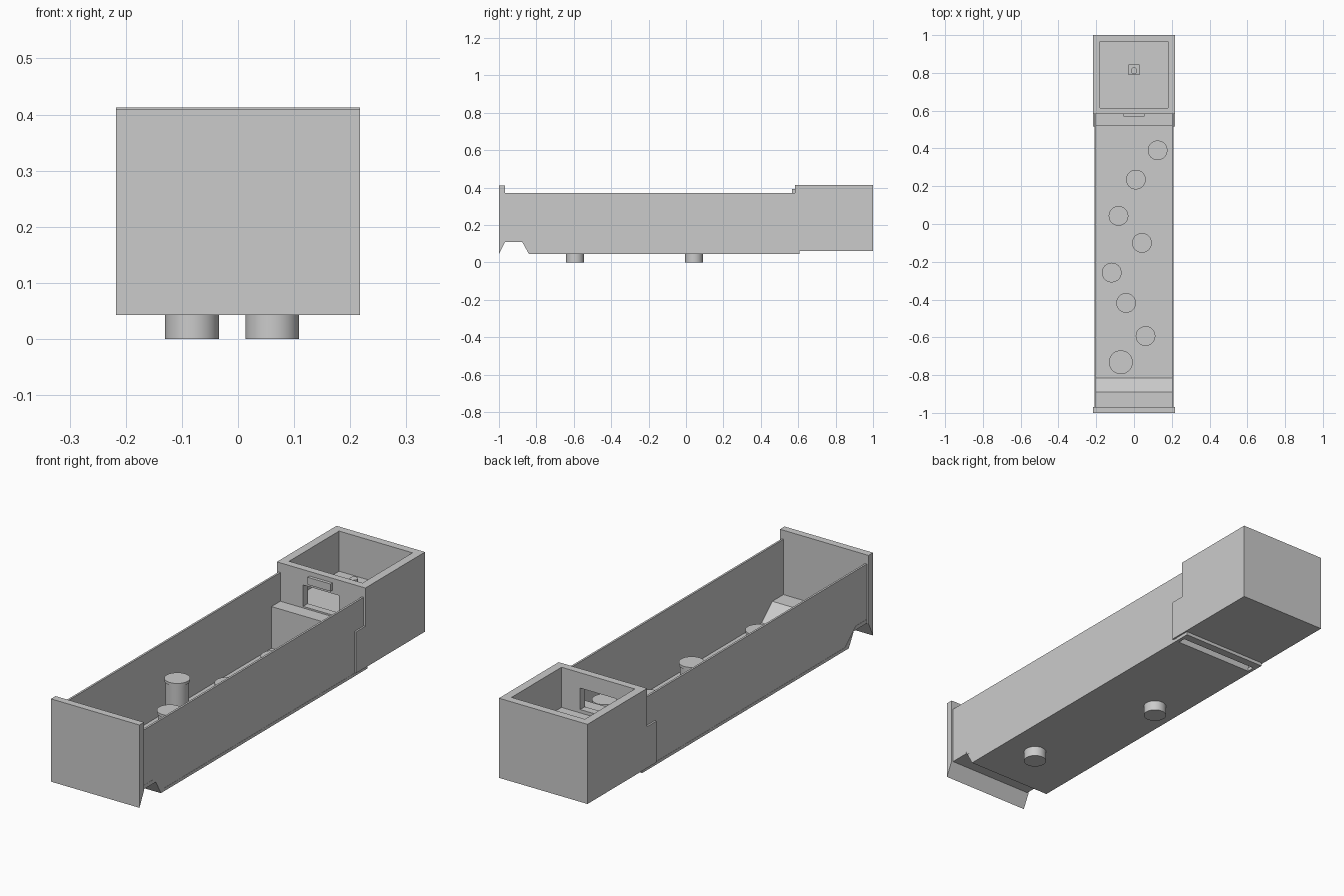
import bpy, math


def box(name, x0, x1, y0, y1, z0, z1):
    """Axis-aligned block between two corners."""
    return prism(name, x0, x1, [(y0, z0), (y1, z0), (y1, z1), (y0, z1)])


def prism(name, x0, x1, profile):
    """Extrude a (y, z) side profile along x."""
    n = len(profile)
    verts = [(x, y, z) for x in (x0, x1) for y, z in profile]
    faces = [tuple(range(n))[::-1], tuple(range(n, 2 * n))]
    faces += [(i, (i + 1) % n, n + (i + 1) % n, n + i) for i in range(n)]
    mesh = bpy.data.meshes.new(name)
    mesh.from_pydata(verts, [], faces)
    obj = bpy.data.objects.new(name, mesh)
    bpy.context.collection.objects.link(obj)
    return obj


def cylinder(name, x, y, r, z0, z1):
    bpy.ops.mesh.primitive_cylinder_add(vertices=40, radius=r, depth=z1 - z0,
                                        location=(x, y, (z0 + z1) / 2))
    obj = bpy.context.object
    obj.name = name
    bpy.ops.object.shade_smooth_by_angle(angle=math.radians(35))
    return obj


W = 0.217

# Front plate with a wedge-shaped bottom lip
prism("front_plate", -W, W,
      [(-1, 0.043), (-0.968, 0.108), (-0.968, 0.41), (-1, 0.41)])

# Tray floor, stepped up at the front to leave a finger recess
prism("tray_floor_front", -0.21, 0.21,
      [(-0.97, 0.108), (-0.875, 0.108), (-0.84, 0.045), (0.535, 0.045),
       (0.535, 0.058), (-0.815, 0.058), (-0.89, 0.125), (-0.97, 0.125)])
box("tray_floor_back", -0.21, 0.21, 0.57, 0.607, 0.045, 0.06)

# Thin side walls following the stepped floor, and the slot ends
for side, s in (("left", -1), ("right", 1)):
    lo, hi = sorted((s * 0.2, s * 0.209))
    prism(side + "_wall", lo, hi,
          [(-0.97, 0.108), (-0.875, 0.108), (-0.84, 0.047), (0.585, 0.047),
           (0.585, 0.37), (-0.97, 0.37)])
    lo, hi = sorted((s * 0.195, s * 0.21))
    box(side + "_slot_end", lo, hi, 0.535, 0.57, 0.045, 0.06)
    # Side cheek joining tray and rear box
    lo, hi = sorted((s * 0.2, s * W))
    box(side + "_cheek", lo, hi, 0.517, 0.585, 0.06, 0.243)
    # Rear box side wall
    lo, hi = sorted((s * 0.18, s * W))
    box(side + "_box_wall", lo, hi, 0.582, 1, 0.06, 0.413)
    # Front of rear box on either side of the opening
    lo, hi = sorted((s * 0.088, s * 0.18))
    box(side + "_opening_jamb", lo, hi, 0.582, 0.615, 0.235, 0.413)

# Hollow ledge in front of the rear box
box("ledge_front", -0.2, 0.2, 0.52, 0.533, 0.05, 0.243)
box("ledge_top", -0.2, 0.2, 0.52, 0.585, 0.232, 0.243)

# Rear box base, back wall and opening surround
box("box_base", -0.18, 0.18, 0.582, 1, 0.06, 0.235)
box("box_back_wall", -0.18, 0.18, 0.965, 1, 0.235, 0.413)
box("opening_lintel", -0.088, 0.088, 0.582, 0.615, 0.345, 0.413)
box("opening_sill", -0.088, 0.088, 0.582, 0.615, 0.235, 0.25)
box("catch_tab", -0.056, 0.056, 0.568, 0.584, 0.36, 0.393)

# Small post inside the rear box
box("post_base", -0.028, 0.028, 0.79, 0.845, 0.235, 0.25)
cylinder("post", 0, 0.812, 0.017, 0.25, 0.31)

# Capped pegs: x, y, cap radius, bottom, top
pegs = [
    (0.125, 0.39, 0.052, 0.05, 0.20),
    (0.010, 0.235, 0.052, 0.05, 0.19),
    (-0.082, 0.043, 0.052, 0.00, 0.12),
    (0.042, -0.10, 0.052, 0.05, 0.20),
    (-0.118, -0.257, 0.052, 0.05, 0.245),
    (-0.042, -0.418, 0.052, 0.05, 0.185),
    (0.061, -0.593, 0.052, 0.00, 0.15),
    (-0.070, -0.732, 0.063, 0.05, 0.14),
]
for i, (x, y, r, z0, z1) in enumerate(pegs, 1):
    cylinder(f"peg_{i}", x, y, r - 0.004, z0, z1 - 0.012)
    cylinder(f"peg_cap_{i}", x, y, r, z1 - 0.012, z1)
